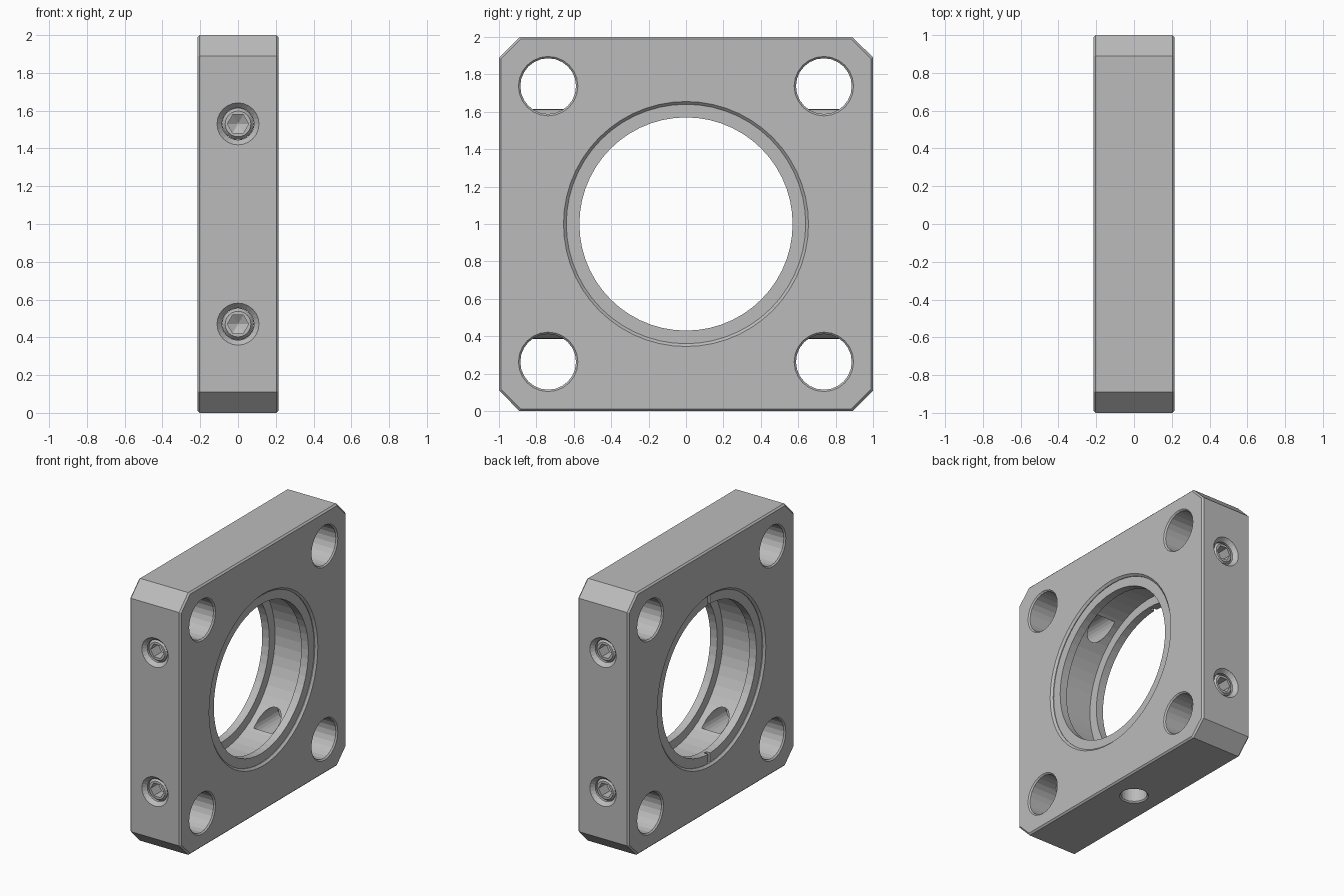
import bpy, bmesh, math
from mathutils import Matrix, Vector

if "Cube" in bpy.data.objects:
    bpy.data.objects.remove(bpy.data.objects["Cube"])

H = 0.215      # half thickness along x
R = 1.0        # half side of the plate
C = 0.11       # corner chamfer
E = 0.012      # edge break

metal = bpy.data.materials.new("light grey metal")
metal.diffuse_color = (0.5, 0.5, 0.5, 1)
metal.use_nodes = True
metal.node_tree.nodes["Principled BSDF"].inputs["Base Color"].default_value = metal.diffuse_color


def finish(name, bm):
    bmesh.ops.recalc_face_normals(bm, faces=bm.faces)
    me = bpy.data.meshes.new(name)
    bm.to_mesh(me)
    bm.free()
    me.materials.append(metal)
    ob = bpy.data.objects.new(name, me)
    bpy.context.collection.objects.link(ob)
    return ob


def skin(bm, rings, closed=False):
    """Bridge rings of points; cap the ends or join last to first."""
    vs = [[bm.verts.new(p) for p in ring] for ring in rings]
    n = len(vs[0])
    pairs = list(zip(vs, vs[1:])) + ([(vs[-1], vs[0])] if closed else [])
    for a, b in pairs:
        for i in range(n):
            j = (i + 1) % n
            bm.faces.new((a[i], a[j], b[j], b[i]))
    if not closed:
        bm.faces.new(vs[0][::-1])
        bm.faces.new(vs[-1])


def lathe(name, profile, axis, origin, seg, closed=False):
    """Revolve (distance along axis, radius) points about an axis."""
    bm = bmesh.new()
    rings = [[(r * math.cos(2 * math.pi * k / seg), r * math.sin(2 * math.pi * k / seg), t)
              for k in range(seg)] for t, r in profile]
    skin(bm, rings, closed)
    rot = Vector(axis).to_track_quat('Z', 'Y').to_matrix().to_4x4()
    bm.transform(Matrix.Translation(origin) @ rot)
    return finish(name, bm)


def box(name, centre, size):
    bm = bmesh.new()
    bmesh.ops.create_cube(bm, size=1, matrix=Matrix.Translation(centre) @ Matrix.Diagonal((*size, 1)))
    return finish(name, bm)


def cut(target, cutters):
    for c in cutters:
        m = target.modifiers.new("cut", 'BOOLEAN')
        m.operation, m.solver, m.object = 'DIFFERENCE', 'EXACT', c
        bpy.context.view_layer.objects.active = target
        bpy.ops.object.modifier_apply(modifier=m.name)
        bpy.data.objects.remove(c)


# Square plate with chamfered corners and broken face edges
def octagon(x, inset):
    a, b = R - inset, R - C - inset * 0.4
    pts = [(b, a), (a, b), (a, -b), (b, -a), (-b, -a), (-a, -b), (-a, b), (-b, a)]
    return [(x, y, z + R) for y, z in pts]


bm = bmesh.new()
skin(bm, [octagon(-H, E), octagon(-H + E, 0), octagon(H - E, 0), octagon(H, E)])
plate = finish("mount_plate", bm)

cutters = []
# Stepped bore: broken edge, shallow recess, lip, inner cavity, open rear seat
cutters.append(lathe("bore_cutter", [
    (-H - 0.02, 0.675), (-H + 0.015, 0.64), (H - 0.08, 0.64), (H - 0.08, 0.57),
    (H - 0.02, 0.57), (H - 0.02, 0.64), (H - 0.015, 0.64), (H + 0.02, 0.675)],
    (1, 0, 0), (0, 0, R), 56))

# Corner through holes with broken edges
for sy in (-1, 1):
    for sz in (-1, 1):
        cutters.append(lathe("corner_cutter", [
            (-H - 0.02, 0.179), (-H + 0.01, 0.149), (H - 0.01, 0.149), (H + 0.02, 0.179)],
            (1, 0, 0), (0, 0.737 * sy, R + 0.737 * sz), 24))

# Countersunk set screw holes in both side faces
for sy in (-1, 1):
    for sz in (-1, 1):
        cutters.append(lathe("screw_hole_cutter", [
            (0.3, 0.085), (0.972, 0.085), (1.02, 0.13)],
            (0, sy, 0), (0, 0, R + 0.53 * sz), 24))

# Blind mounting hole under the plate
cutters.append(lathe("base_hole_cutter", [(-0.02, 0.12), (0.01, 0.092), (0.28, 0.092), (0.33, 0.01)],
                     (0, 0, 1), (0, 0, 0), 24))
cut(plate, cutters)

# Threaded retaining ring with two spanner slots on the rear face
ring = lathe("retaining_ring", [(-H + 0.02, 0.642), (-H + 0.08, 0.642),
                                (-H + 0.08, 0.57), (-H + 0.02, 0.57)],
             (1, 0, 0), (0, 0, R), 56, closed=True)
cut(ring, [box("slot_cutter", (-H + 0.025, 0, R + s * 0.6), (0.06, 0.025, 0.14)) for s in (-1, 1)])

# Set screws with a chamfered rim and a hexagonal socket
for sy, side in ((-1, "front"), (1, "back")):
    for sz, level in ((-1, "lower"), (1, "upper")):
        origin = (0, 0, R + 0.53 * sz)
        screw = lathe(f"{side}_{level}_set_screw", [
            (0.56, 0.05), (0.6, 0.084), (0.955, 0.084), (0.975, 0.068)], (0, sy, 0), origin, 24)
        socket = lathe("socket_cutter", [(0.85, 0.005), (0.88, 0.056), (1.0, 0.056)],
                       (0, sy, 0), origin, 6)
        cut(screw, [socket])
